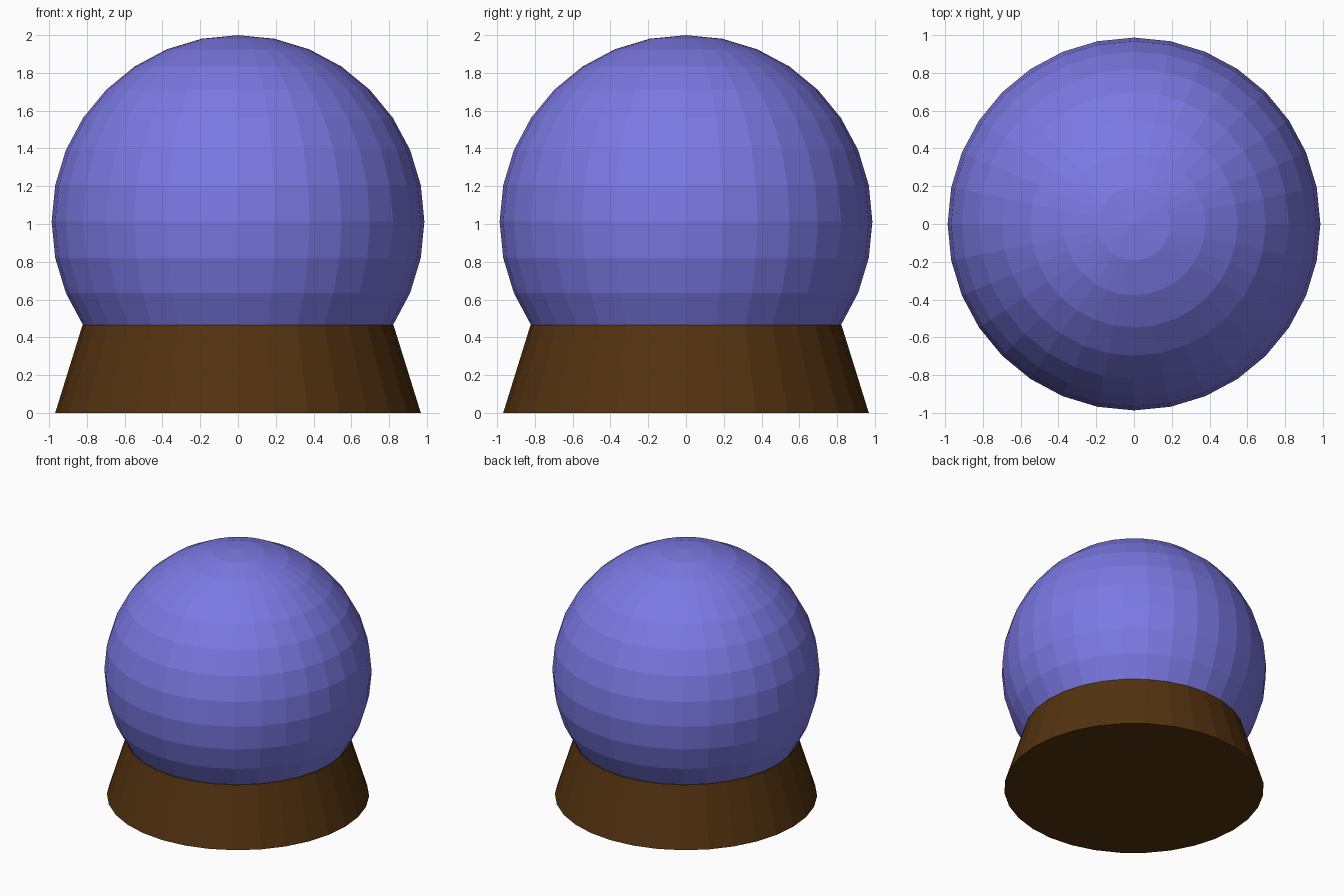
import bpy
import bmesh
import math

if "Cube" in bpy.data.objects:
    bpy.data.objects.remove(bpy.data.objects["Cube"])

SEG, RINGS = 32, 16
R, CZ = 0.987, 1.013          # globe radius and centre height
CUT = 11                      # ring where the globe meets its base


def material(name, rgb):
    m = bpy.data.materials.new(name)
    m.diffuse_color = (*rgb, 1.0)
    m.use_nodes = True
    m.node_tree.nodes["Principled BSDF"].inputs["Base Color"].default_value = m.diffuse_color
    return m


def lathe(name, profile, mat):
    """Revolve (radius, z) points into a flat-shaded faceted solid."""
    bm = bmesh.new()
    verts = [bm.verts.new((r, 0, z)) for r, z in profile]
    edges = [bm.edges.new(pair) for pair in zip(verts, verts[1:])]
    bmesh.ops.spin(bm, geom=verts + edges, cent=(0, 0, 0), axis=(0, 0, 1),
                   angle=math.tau, steps=SEG, use_duplicate=False)
    bmesh.ops.remove_doubles(bm, verts=bm.verts, dist=1e-4)
    bmesh.ops.recalc_face_normals(bm, faces=bm.faces)
    mesh = bpy.data.meshes.new(name)
    bm.to_mesh(mesh)
    bm.free()
    mesh.materials.append(mat)
    obj = bpy.data.objects.new(name, mesh)
    bpy.context.collection.objects.link(obj)
    return obj


# Globe: sphere rings from the top pole down to the base seam
globe_profile = [(R * math.sin(math.pi * k / RINGS), CZ + R * math.cos(math.pi * k / RINGS))
                 for k in range(CUT + 1)]
globe_profile[0] = (0, CZ + R)
lathe("glass_globe", globe_profile, material("periwinkle blue", (0.2, 0.19, 0.77)))

# Base: flared stand with a closed bottom, joined to the globe's lowest ring
seam_r, seam_z = globe_profile[-1]
lathe("wooden_base", [(seam_r + 0.003, seam_z), (0.968, 0), (0, 0)],
      material("dark brown", (0.087, 0.032, 0.005)))
